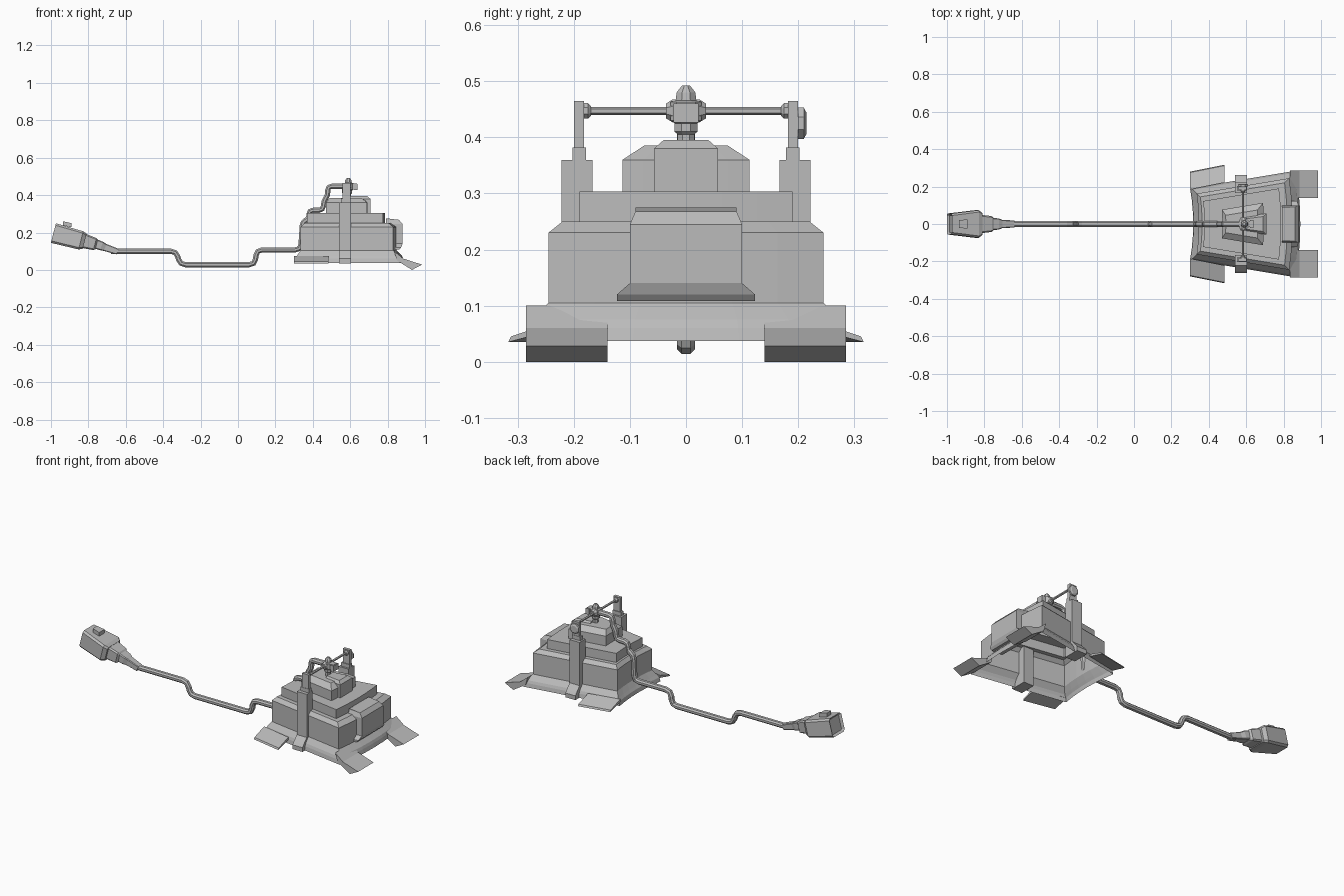
import bpy, bmesh, math
from mathutils import Vector

old = bpy.data.objects.get("Cube")
if old:
    bpy.data.objects.remove(old, do_unlink=True)

grey = bpy.data.materials.new("plain_grey")
grey.use_nodes = True
grey.diffuse_color = (0.5, 0.5, 0.5, 1)
grey.node_tree.nodes["Principled BSDF"].inputs["Base Color"].default_value = (0.5, 0.5, 0.5, 1)


def finish(name, bm):
    bmesh.ops.recalc_face_normals(bm, faces=bm.faces)
    mesh = bpy.data.meshes.new(name)
    bm.to_mesh(mesh)
    bm.free()
    mesh.materials.append(grey)
    ob = bpy.data.objects.new(name, mesh)
    bpy.context.collection.objects.link(ob)
    return ob


def loft(name, rings, start=True, end=True, inset=0):
    """Skin a list of closed rings; optionally sink the start cap."""
    bm = bmesh.new()
    vs = [[bm.verts.new(p) for p in r] for r in rings]
    n = len(vs[0])
    for a, b in zip(vs, vs[1:]):
        for i in range(n):
            j = (i + 1) % n
            bm.faces.new((a[i], a[j], b[j], b[i]))
    cap = bm.faces.new(vs[0]) if start else None
    if end:
        bm.faces.new(vs[-1])
    if inset:
        bmesh.ops.recalc_face_normals(bm, faces=bm.faces)
        bmesh.ops.inset_region(bm, faces=[cap], thickness=inset, depth=-inset)
    return finish(name, bm)


def box(name, x, y, z):
    return loft(name, [[(x[0], y[0], h), (x[1], y[0], h), (x[1], y[1], h), (x[0], y[1], h)] for h in z])


def turned(name, centre, profile, axis="z", sides=8):
    """Faceted turned part from (offset, radius) pairs."""
    rings = []
    for h, r in profile:
        ring = []
        for i in range(sides):
            a = 2 * math.pi * (i + 0.5) / sides
            u, v = r * math.cos(a), r * math.sin(a)
            ring.append(Vector(centre) + Vector((u, v, h) if axis == "z" else (u, h, v)))
        rings.append(ring)
    return loft(name, rings)


def mirror_y(ob):
    m = ob.modifiers.new("mirror", 'MIRROR')
    m.use_axis = (False, True, False)
    m.use_mirror_merge = False


def octagon(x, z, direction, hy, hz, cut, stretch=1):
    """Chamfered rectangle across a direction in the xz plane."""
    up = Vector((-direction.y, 0, direction.x)) * stretch
    c = cut * min(hy, hz)
    pts = [(hy, hz - c), (hy - c, hz), (c - hy, hz), (-hy, hz - c),
           (-hy, c - hz), (c - hy, -hz), (hy - c, -hz), (hy, c - hz)]
    return [Vector((x, a, z)) + up * b for a, b in pts]


# Tiered body: ring-sector outlines that widen toward the front, open below
PIVOT = -0.81


def sector(z, x0, x1, w, n=6):
    w0 = w - (x1 - x0) / 6
    ring = []
    for x, hw, s in ((x1, w, 1), (x0, w0, -1)):
        for i in range(n + 1):
            t = s * (2 * i / n - 1)
            bulge = hw * hw * (1 - t * t) / (2 * (x - PIVOT))
            ring.append((x + bulge, hw * t, z))
    return ring


levels = [(.037, .30, .865, .285), (.06, .305, .86, .28), (.075, .315, .855, .273),
          (.105, .335, .83, .245), (.23, .335, .83, .245), (.25, .355, .805, .22),
          (.25, .37, .775, .19), (.303, .37, .775, .19), (.303, .47, .69, .113),
          (.36, .47, .69, .113), (.385, .49, .66, .075)]
loft("tiered_body", [sector(*l) for l in levels], start=False)

# Front hatch wrapping over the wall's top edge, and the small roof block
hatch = [(.80, .108, .123), (.862, .108, .123), (.872, .12, .123), (.88, .14, .10),
         (.88, .245, .10), (.86, .268, .09), (.80, .275, .09)]
loft("front_hatch", [[(.79, -w, z), (x, -w, z), (x, w, z), (.79, w, z)] for x, z, w in hatch])
loft("roof_block", [[(.60, -a * .7, z), (x, -a, z), (x, a, z), (.60, a * .7, z)]
                    for z, x, a in ((.303, .708, .057), (.38, .708, .057), (.395, .69, .04))])

# Front feet: sloping pads with a cut-back tip
foot = [(.835, .10), (.885, .06), (.985, .028), (.93, 0), (.85, .05)]
mirror_y(loft("front_foot", [[(x, y, z) for x, z in foot] for y in (.14, .285)]))

# Rear side flaps, sloping outward along the skirt
mirror_y(loft("rear_flap", [[(x, y0 + d, .075), (x, y0 + .09 + d, .045),
                             (x, y0 + .095 + d, .035), (x, y0 + d, .06)]
                            for x, y0, d in ((.30, .185, 0), (.485, .215, .007))]))

# Side pylons that follow the skirt, with posts above
pylon = [(.167, .36), (.222, .36), (.222, .105), (.25, .075), (.262, .06), (.262, .035), (.167, .035)]
mirror_y(loft("side_pylon", [[(x, y, z) for y, z in pylon] for x in (.54, .605)]))
mirror_y(box("post_foot", (.55, .605), (.178, .202), (.36, .382)))
mirror_y(box("post", (.558, .602), (.182, .2), (.38, .465)))
mirror_y(turned("bar_collar", (.583, .175, .447), [(-.006, .009), (0, .015), (.008, .015)], "y"))
turned("post_pin", (.583, .2, .425), [(0, .03), (.01, .03), (.015, .02)], "y")

# Cross bar, hub and finial
turned("cross_bar", (.583, 0, .447), [(-.185, .007), (.185, .007)], "y", 6)
turned("hub_and_finial", (.59, 0, 0),
       [(.385, .016), (.405, .016), (.41, .022), (.425, .022), (.43, .03), (.463, .03),
        (.466, .02), (.48, .018), (.492, .008)])
turned("hub_sleeve", (.585, 0, .447), [(-.036, .014), (-.024, .022), (.024, .022), (.036, .014)], "y")
box("hub_nozzle", (.60, .635), (-.017, .017), (.43, .463))
box("nozzle_lip", (.62, .64), (-.022, .022), (.426, .46))

# Pipe: path in the xz plane with rounded corners
path = [Vector(p) for p in [(-.68, .10), (-.33, .10), (-.31, .028), (.09, .028), (.10, .107),
                            (.335, .107), (.345, .255), (.38, .275), (.38, .318), (.455, .32),
                            (.46, .37), (.48, .40), (.48, .447), (.59, .447)]]
smooth = [path[0]]
for a, b, c in zip(path, path[1:], path[2:]):
    r = min(.03, (a - b).length * .45, (c - b).length * .45)
    p, q = b + (a - b).normalized() * r, b + (c - b).normalized() * r
    smooth += [p, (p + q) / 4 + b / 2, q]
smooth.append(path[-1])
rings = []
for i, p in enumerate(smooth):
    before = (p - smooth[max(i - 1, 0)]).normalized()
    after = (smooth[min(i + 1, len(smooth) - 1)] - p).normalized()
    rings.append(octagon(p.x, p.y, (before + after).normalized(), .016, .014, .58))
loft("pipe", rings)

# Remote head: tapered box with a recessed end, then stepped necks
tilt = Vector((.97, -.25)).normalized()
steep = Vector((.92, -.38)).normalized()


def sections(rows, direction):
    return [octagon(x, z, direction, hy, hz, .2) for x, z, hy, hz in rows]


loft("head_box", sections([(-.987, .197, .056, .054), (-.84, .158, .074, .05),
                           (-.82, .153, .06, .042)], tilt), inset=.012)
loft("head_neck", sections([(-.83, .157, .05, .04), (-.765, .138, .042, .033),
                            (-.755, .135, .03, .025)], tilt))
loft("head_spout", sections([(-.77, .142, .033, .026), (-.73, .128, .03, .024),
                             (-.71, .12, .022, .02), (-.645, .098, .019, .016)], steep))
loft("head_button", [[(x, -w, z), (x, w, z), (x, w, z + .022), (x, -w, z + .022)]
                     for x, z, w in ((-.935, .238, .02), (-.89, .228, .025))])
